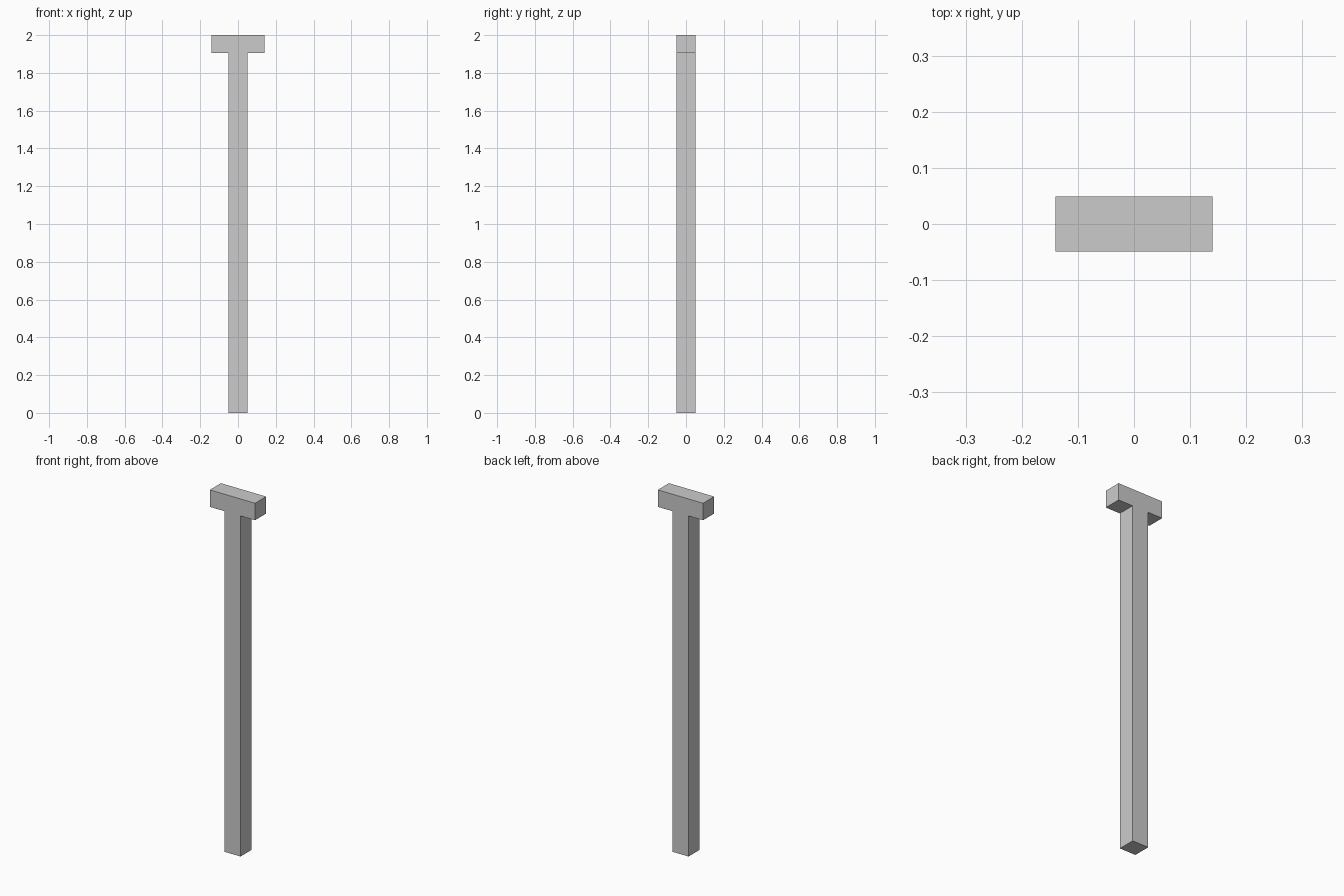
import bpy
import bmesh

if "Cube" in bpy.data.objects:
    bpy.data.objects.remove(bpy.data.objects["Cube"])

HALF_DEPTH = 0.049
SHAFT_HALF = 0.05
HEAD_HALF = 0.14
HEAD_BOTTOM = 1.905
HEIGHT = 2.0

# Right half of the T outline (x, z), mirrored for the left half
right = [(SHAFT_HALF, 0), (SHAFT_HALF, HEAD_BOTTOM),
         (HEAD_HALF, HEAD_BOTTOM), (HEAD_HALF, HEIGHT)]
outline = right + [(-x, z) for x, z in reversed(right)]

# T-shaped post: outline extruded from front to back
bm = bmesh.new()
front = bm.faces.new([bm.verts.new((x, -HALF_DEPTH, z)) for x, z in outline])
result = bmesh.ops.extrude_face_region(bm, geom=[front], use_keep_orig=True)
back = [v for v in result["geom"] if isinstance(v, bmesh.types.BMVert)]
bmesh.ops.translate(bm, verts=back, vec=(0, 2 * HALF_DEPTH, 0))
bmesh.ops.recalc_face_normals(bm, faces=bm.faces)

mesh = bpy.data.meshes.new("t_post")
bm.to_mesh(mesh)
bm.free()
bpy.context.collection.objects.link(bpy.data.objects.new("t_post", mesh))
